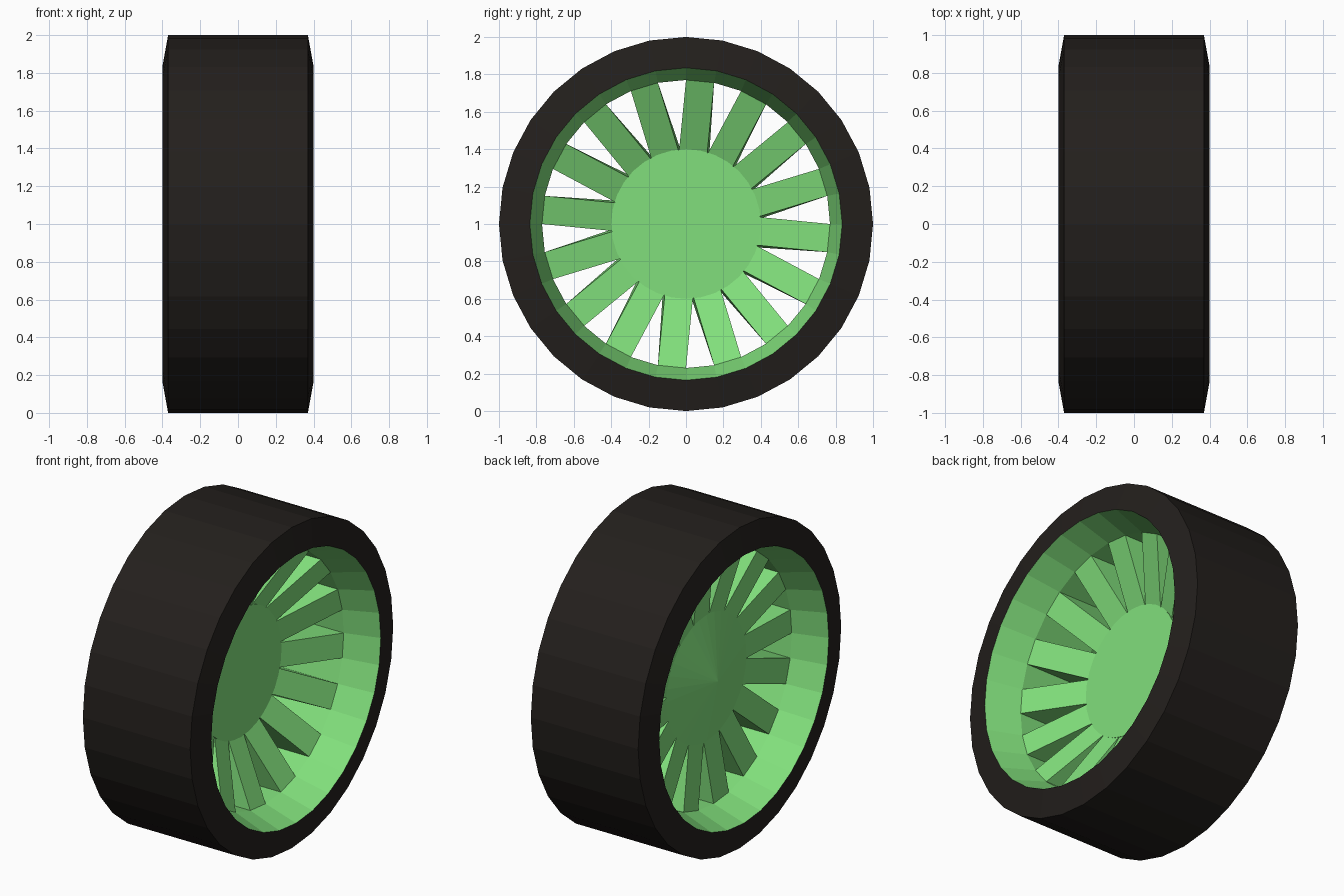
import bpy, bmesh, math
from mathutils import Matrix

if "Cube" in bpy.data.objects:
    bpy.data.objects.remove(bpy.data.objects["Cube"])

SIDES = 32
CENTRE_Z = 1.0


def material(name, rgb):
    m = bpy.data.materials.new(name)
    m.diffuse_color = (*rgb, 1)
    m.use_nodes = True
    m.node_tree.nodes["Principled BSDF"].inputs["Base Color"].default_value = m.diffuse_color
    return m


def finish(name, bm, mat):
    """Turn a bmesh into a flat-shaded object at axle height."""
    me = bpy.data.meshes.new(name)
    bm.to_mesh(me)
    bm.free()
    me.materials.append(mat)
    ob = bpy.data.objects.new(name, me)
    ob.location.z = CENTRE_Z
    bpy.context.collection.objects.link(ob)
    return ob


def lathe(name, profile, mat):
    """Spin (x, radius) points around the x axis; radius 0 makes a pole."""
    bm = bmesh.new()
    rings = []
    for x, r in profile:
        if r == 0:
            rings.append([bm.verts.new((x, 0, 0))] * SIDES)
            continue
        ring = []
        for i in range(SIDES):
            a = 2 * math.pi * i / SIDES
            ring.append(bm.verts.new((x, r * math.cos(a), r * math.sin(a))))
        rings.append(ring)
    for p, q in zip(rings, rings[1:]):
        for i in range(SIDES):
            j = (i + 1) % SIDES
            corners = list(dict.fromkeys((p[i], q[i], q[j], p[j])))
            bm.faces.new(corners[::-1])
    return finish(name, bm, mat)


rubber = material("rubber", (0.017, 0.014, 0.012))
green = material("green_paint", (0.22, 0.74, 0.20))

# Tyre: tread with sloping side walls
lathe("tyre", [(-0.40, 0.835), (-0.37, 1.0), (0.37, 1.0), (0.40, 0.835)], rubber)

# Rim: inward-facing barrel, flared at both edges
lathe("rim", [(0.40, 0.835), (0.19, 0.77), (-0.19, 0.77), (-0.40, 0.835)], green)

# Hub: flat on the +x side, shallow cone on the other
lathe("hub", [(-0.22, 0), (-0.14, 0.4), (0.02, 0.4), (0.02, 0)], green)

# Spokes: one on every second rim facet, dished towards the hub
half = 0.77 * math.sin(math.pi / SIDES)
r_out, r_in = 0.77 * math.cos(math.pi / SIDES), 0.38
bm = bmesh.new()
for k in range(SIDES // 2):
    turn = Matrix.Rotation((4 * k - 1) * math.pi / SIDES, 3, 'X')
    ends = []
    for r, front, back, skew in ((r_in, 0.01, -0.14, -0.012), (r_out, 0.19, -0.19, 0)):
        pts = [(front, r, -half), (front, r, half),
               (back, r, half + skew), (back, r, -half + skew)]
        ends.append([bm.verts.new(turn @ Matrix.Diagonal((1, 1, 1)) @ bm.verts.new(p).co) for p in pts])
    a, b = ends
    for i in range(4):
        j = (i + 1) % 4
        bm.faces.new((a[i], a[j], b[j], b[i]))
bmesh.ops.delete(bm, geom=[v for v in bm.verts if not v.link_faces], context='VERTS')
bmesh.ops.recalc_face_normals(bm, faces=bm.faces)
finish("spokes", bm, green)
